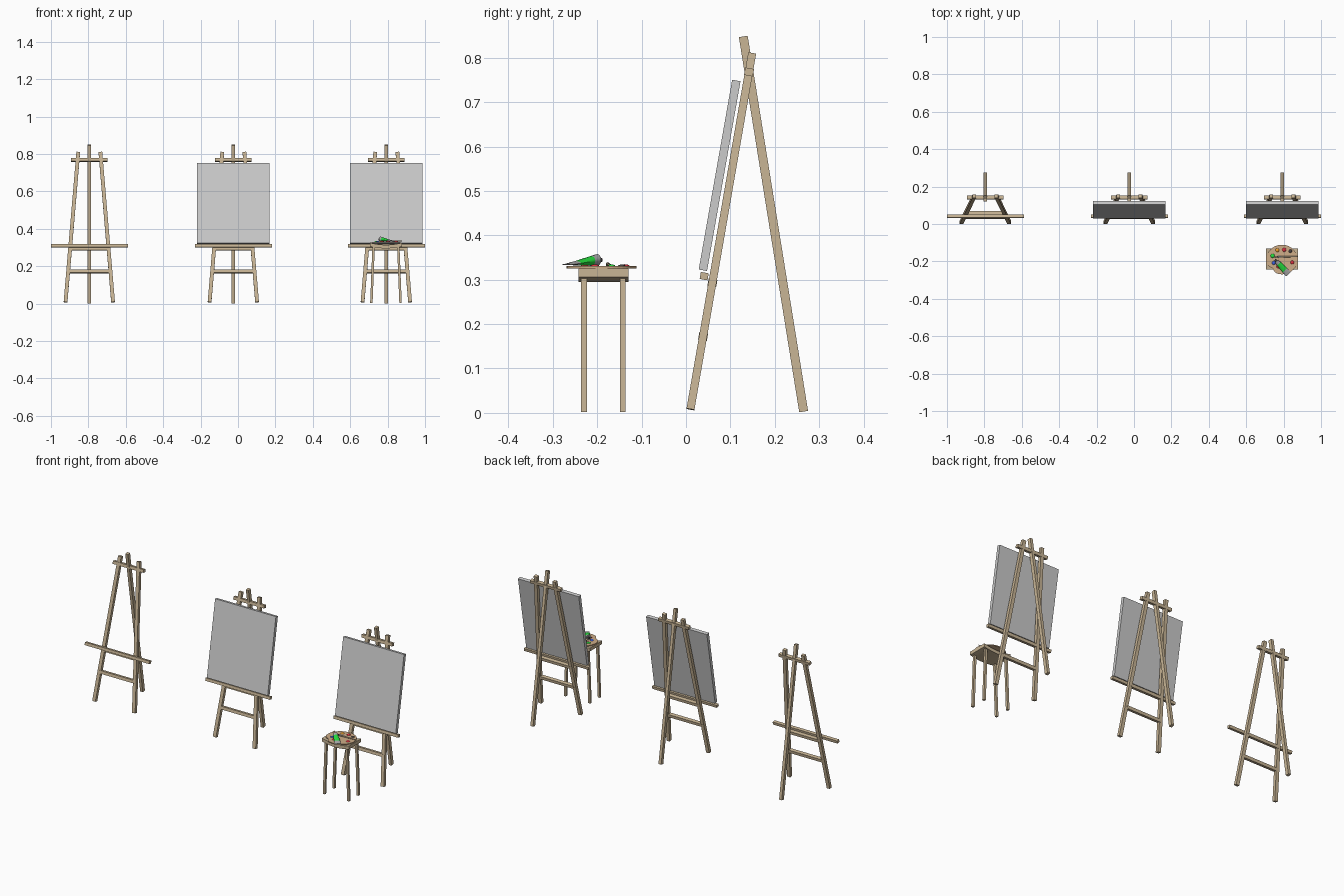
import bpy, bmesh, math
from mathutils import Vector, Matrix

if "Cube" in bpy.data.objects:
    bpy.data.objects.remove(bpy.data.objects["Cube"])

TILT = math.radians(10)


def mat(name, c):
    m = bpy.data.materials.new(name)
    m.diffuse_color = (*c, 1)
    m.use_nodes = True
    m.node_tree.nodes["Principled BSDF"].inputs["Base Color"].default_value = m.diffuse_color
    return m


WOOD = mat("wood", (0.58, 0.46, 0.30))
PALETTE = mat("palette_wood", (0.62, 0.42, 0.25))
GREEN = mat("green_paint", (0.02, 0.75, 0.05))
RED = mat("red_paint", (0.75, 0.03, 0.05))
BLUE = mat("blue_paint", (0.05, 0.12, 0.75))
ORANGE = mat("orange_paint", (0.85, 0.35, 0.03))
DARK = mat("dark_paint", (0.06, 0.05, 0.05))
GREY = mat("tube_metal", (0.4, 0.4, 0.4))


def finish(name, bm, *mats, smooth=False):
    bmesh.ops.recalc_face_normals(bm, faces=bm.faces)
    me = bpy.data.meshes.new(name)
    bm.to_mesh(me)
    bm.free()
    ob = bpy.data.objects.new(name, me)
    bpy.context.collection.objects.link(ob)
    for m in mats:
        if m:
            me.materials.append(m)
    if smooth:
        bpy.context.view_layer.objects.active = ob
        ob.select_set(True)
        bpy.ops.object.shade_smooth_by_angle(angle=math.radians(40))
        ob.select_set(False)
    return ob


def box(name, center, size, tilt=0, m=WOOD):
    bm = bmesh.new()
    M = Matrix.Translation(center) @ Matrix.Rotation(-tilt, 4, 'X') @ Matrix.Diagonal((*size, 1))
    bmesh.ops.create_cube(bm, size=1, matrix=M)
    return finish(name, bm, m)


def beam(name, p0, p1, w, t):
    """Square bar between two points, w across x and t across depth."""
    p0, p1 = Vector(p0), Vector(p1)
    z = (p1 - p0).normalized()
    y = z.cross(Vector((1, 0, 0))).normalized()
    x = y.cross(z)
    M = Matrix((x, y, z)).transposed().to_4x4()
    bm = bmesh.new()
    bmesh.ops.create_cube(bm, size=1, matrix=Matrix.Translation((p0 + p1) / 2) @ M
                          @ Matrix.Diagonal((w, t, (p1 - p0).length, 1)))
    return finish(name, bm, WOOD)


def rod(name, p0, p1, r0, r1, m, n=12):
    p0, p1 = Vector(p0), Vector(p1)
    q = (p1 - p0).to_track_quat('Z', 'Y').to_matrix().to_4x4()
    bm = bmesh.new()
    bmesh.ops.create_cone(bm, cap_ends=True, segments=n, radius1=r0, radius2=r1,
                          depth=(p1 - p0).length, matrix=Matrix.Translation((p0 + p1) / 2) @ q)
    return finish(name, bm, m, smooth=True)


def leg_y(z):
    return 0.01 + (z - 0.008) * math.tan(TILT) * 0.985


def easel(cx, canvas):
    for s in (-1, 1):
        beam("front_leg", (cx + s * 0.127, 0.01, 0.008), (cx + s * 0.059, 0.149, 0.81), 0.02, 0.018)
    beam("rear_leg", (cx, 0.265, 0.003), (cx, 0.129, 0.848), 0.017, 0.02)
    for name, z, half in (("top_bar", 0.768, 0.0975), ("middle_bar", 0.293, 0.1), ("lower_bar", 0.172, 0.11)):
        box(name, (cx, leg_y(z), z), (half * 2, 0.02, 0.017), TILT)
    box("canvas_ledge", (cx, 0.041, 0.308), (0.412, 0.018, 0.016), TILT)
    if canvas:
        box("canvas", (cx, 0.0757, 0.535), (0.388, 0.019, 0.434), TILT, None)


easel(-0.795, False)
easel(-0.025, True)
easel(0.793, True)

# stool with a dished seat and four slightly splayed legs
SX, SY = 0.791, -0.186
bm = bmesh.new()
N = 10
top = [(-0.086 + 0.172 * i / N) for i in range(N + 1)]
dip = lambda x: 0.325 - 0.011 * (1 - (x / 0.086) ** 2)
prof = [(x, dip(x)) for x in top] + [(x, dip(x) - 0.019) for x in reversed(top)]
f = bm.faces.new([bm.verts.new((SX + x, SY - 0.056, z)) for x, z in prof])
ext = bmesh.ops.extrude_face_region(bm, geom=[f])
bmesh.ops.translate(bm, vec=(0, 0.112, 0), verts=[v for v in ext['geom'] if isinstance(v, bmesh.types.BMVert)])
finish("stool_seat", bm, WOOD, smooth=True)
for sx in (-1, 1):
    for sy in (-1, 1):
        beam("stool_leg", (SX + sx * 0.078, SY + sy * 0.0435, 0.002),
             (SX + sx * 0.066, SY + sy * 0.0435, 0.306), 0.013, 0.013)

# palette: rounded board with a notch on its left front edge
bm = bmesh.new()
vs = []
for i in range(40):
    a = 2 * math.pi * i / 40
    d = (a - math.radians(225) + math.pi) % (2 * math.pi) - math.pi
    k = 1 - 0.16 * math.exp(-(d / 0.25) ** 2)
    vs.append(bm.verts.new((SX + 0.084 * k * math.cos(a), -0.19 + 0.079 * k * math.sin(a), 0.3255)))
f = bm.faces.new(vs)
ext = bmesh.ops.extrude_face_region(bm, geom=[f])
bmesh.ops.translate(bm, vec=(0, 0, 0.005), verts=[v for v in ext['geom'] if isinstance(v, bmesh.types.BMVert)])
finish("palette", bm, PALETTE)

# paint blobs
for x, y, r, m in ((-0.05, -0.17, 0.011, GREEN), (-0.044, -0.208, 0.01, BLUE), (-0.025, -0.14, 0.01, ORANGE),
                   (0.012, -0.138, 0.011, RED), (0.045, -0.145, 0.009, DARK), (0.055, -0.205, 0.01, RED),
                   (-0.02, -0.228, 0.009, RED)):
    bm = bmesh.new()
    bmesh.ops.create_uvsphere(bm, u_segments=12, v_segments=6, radius=r,
                              matrix=Matrix.Translation((SX + x, y, 0.3305)) @ Matrix.Diagonal((1, 1, 0.4, 1)))
    finish("paint_blob", bm, m, smooth=True)

# paint tube: round at the cap end, flat at the crimped end
a, b = Vector((0.762, -0.200, 0)), Vector((0.826, -0.268, 0))
side = (b - a).normalized().cross(Vector((0, 0, 1)))
bm = bmesh.new()
rings = []
for t in (0, 0.2, 0.7, 1):
    h, w = 0.0125 * (1 - t) + 0.001, 0.0125 + 0.005 * t
    c = a.lerp(b, t) + Vector((0, 0, 0.331 + h + 0.002 * t))
    rings.append([bm.verts.new(c + side * w * math.cos(k * math.pi / 8)
                               + Vector((0, 0, h * math.sin(k * math.pi / 8)))) for k in range(16)])
for j in range(3):
    for k in range(16):
        q = (k + 1) % 16
        f = bm.faces.new((rings[j][k], rings[j][q], rings[j + 1][q], rings[j + 1][k]))
        f.material_index = int(j == 1)
bm.faces.new(rings[0])
bm.faces.new(rings[-1])
finish("paint_tube", bm, GREY, GREEN, smooth=True)
d = (a - b).normalized()
z = Vector((0, 0, 0.3445))
rod("tube_cap", a + z, a + z + d * 0.012, 0.007, 0.005, DARK)

# brush lying across the palette
rod("brush_handle", (0.785, -0.176, 0.335), (0.878, -0.174, 0.334), 0.004, 0.002, WOOD)
rod("brush_ferrule", (0.77, -0.176, 0.335), (0.785, -0.176, 0.335), 0.0045, 0.004, GREY)
rod("brush_bristles", (0.752, -0.177, 0.335), (0.77, -0.176, 0.335), 0.001, 0.0045, DARK)
